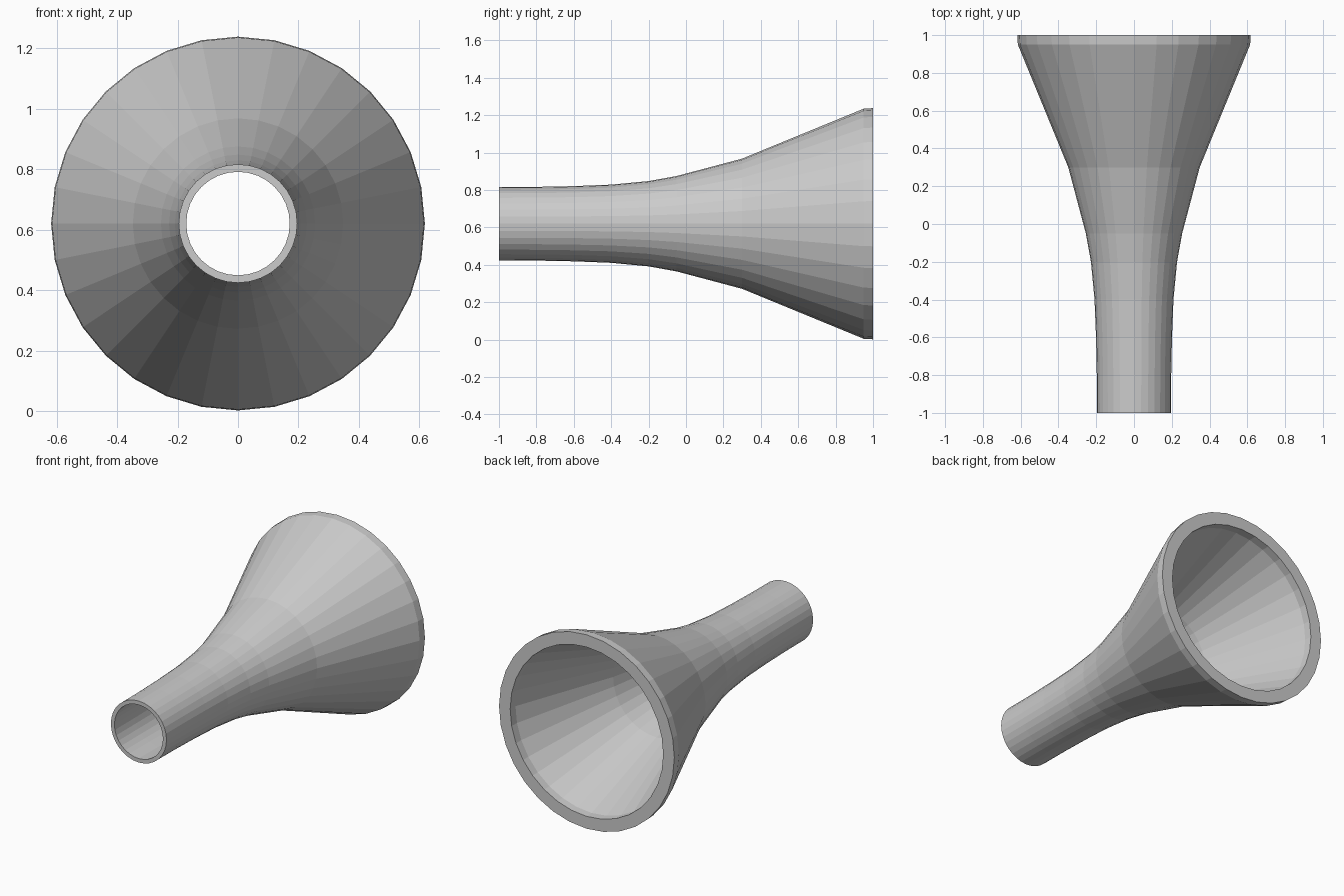
import bpy, bmesh
from math import sin, cos, tau

if "Cube" in bpy.data.objects:
    bpy.data.objects.remove(bpy.data.objects["Cube"])

SIDES = 32
CENTRE_Z = 0.62
WALL = 0.873  # inner radius as a fraction of the outer radius

# Outer flare: (y, radius) from narrow mouth to wide mouth
outer = [(-1.0, 0.196), (-0.8, 0.197), (-0.6, 0.201), (-0.4, 0.209),
         (-0.2, 0.228), (-0.05, 0.255), (0.3, 0.348), (0.95, 0.615), (1.0, 0.618)]
inner = [(y, r * WALL) for y, r in reversed(outer)]

# Revolve the closed wall section around the y axis
bm = bmesh.new()
rings = []
for y, r in outer + inner:
    rings.append([bm.verts.new((r * cos(tau * i / SIDES), y, CENTRE_Z + r * sin(tau * i / SIDES)))
                  for i in range(SIDES)])
for k, a in enumerate(rings):
    b = rings[(k + 1) % len(rings)]
    for i in range(SIDES):
        j = (i + 1) % SIDES
        bm.faces.new((a[i], a[j], b[j], b[i]))
bmesh.ops.recalc_face_normals(bm, faces=bm.faces)

mesh = bpy.data.meshes.new("flared_horn")
bm.to_mesh(mesh)
bm.free()
horn = bpy.data.objects.new("flared_horn", mesh)
bpy.context.collection.objects.link(horn)
